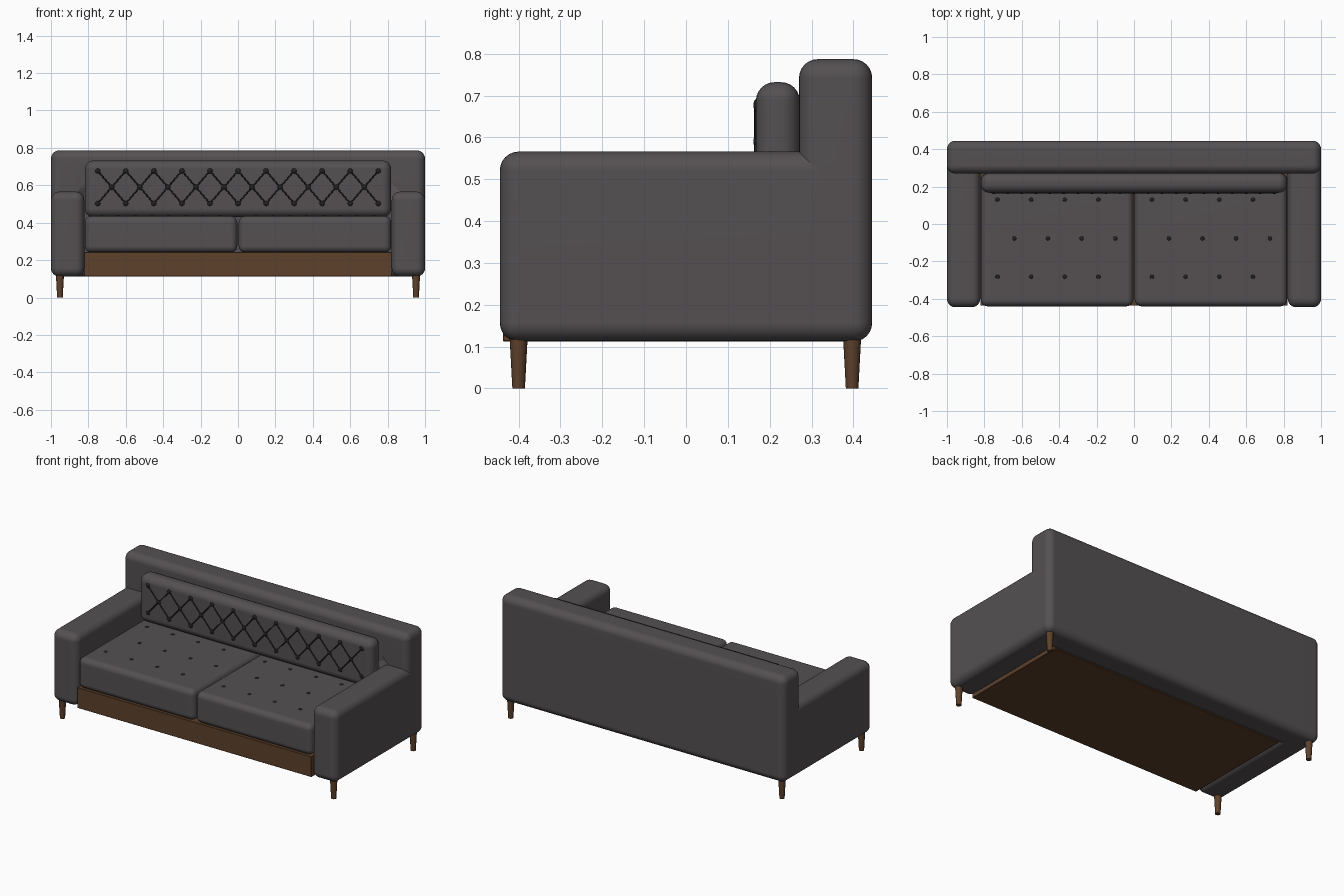
import bpy
import bmesh
import math
from mathutils import Vector

if "Cube" in bpy.data.objects:
    bpy.data.objects.remove(bpy.data.objects["Cube"], do_unlink=True)


def make_material(name, color):
    mat = bpy.data.materials.new(name)
    mat.use_nodes = True
    mat.diffuse_color = (*color, 1)
    bsdf = next(n for n in mat.node_tree.nodes if n.type == 'BSDF_PRINCIPLED')
    bsdf.inputs["Base Color"].default_value = (*color, 1)
    return mat


fabric = make_material("grey fabric", (0.09, 0.081, 0.084))
wood = make_material("brown wood", (0.11, 0.052, 0.024))
dark = make_material("dark stitching", (0.016, 0.015, 0.015))


def finish(bm, name, mat, weighted=False):
    bmesh.ops.recalc_face_normals(bm, faces=bm.faces)
    mesh = bpy.data.meshes.new(name)
    bm.to_mesh(mesh)
    bm.free()
    mesh.materials.append(mat)
    obj = bpy.data.objects.new(name, mesh)
    bpy.context.collection.objects.link(obj)
    bpy.ops.object.select_all(action='DESELECT')
    obj.select_set(True)
    bpy.context.view_layer.objects.active = obj
    bpy.ops.object.shade_smooth_by_angle(angle=math.radians(35))
    if weighted:
        mod = obj.modifiers.new("flat panels", 'WEIGHTED_NORMAL')
        mod.keep_sharp = True
    return obj


def add_box(bm, lo, hi):
    verts = bmesh.ops.create_cube(bm, size=1)["verts"]
    lo, hi = Vector(lo), Vector(hi)
    for v in verts:
        v.co = (lo + hi) / 2 + v.co * (hi - lo)


def round_edges(bm, radius, segments=6):
    edges = [e for e in bm.edges if e.calc_face_angle(0) > 0.5]
    bmesh.ops.bevel(bm, geom=edges, offset=radius, segments=segments,
                    profile=0.5, affect='EDGES', clamp_overlap=True)


def rounded_box(name, lo, hi, radius, mat, segments=6):
    bm = bmesh.new()
    add_box(bm, lo, hi)
    round_edges(bm, radius, segments)
    return finish(bm, name, mat, True)


def add_rod(bm, start, end, r1, r2, sides):
    start, end = Vector(start), Vector(end)
    axis = end - start
    verts = bmesh.ops.create_cone(bm, cap_ends=True, segments=sides, radius1=r1,
                                  radius2=r2, depth=axis.length)["verts"]
    rot = Vector((0, 0, 1)).rotation_difference(axis)
    for v in verts:
        v.co = (start + end) / 2 + rot @ v.co


def add_button(bm, center, normal, radius, height):
    verts = bmesh.ops.create_uvsphere(bm, u_segments=12, v_segments=8, radius=1)["verts"]
    rot = Vector((0, 0, 1)).rotation_difference(Vector(normal))
    for v in verts:
        flat = Vector((v.co.x * radius, v.co.y * radius, v.co.z * height))
        v.co = Vector(center) + rot @ flat


# Arms and backrest: one welded shell made of cells sharing whole faces
BOTTOM, ARM_TOP, BACK_TOP = 0.112, 0.566, 0.787
FRONT, BACK, BACK_FACE = -0.445, 0.445, 0.27
INNER = 0.822
bm = bmesh.new()
xs = (-1, -INNER, INNER, 1)
for i in range(3):
    for z0, z1 in ((BOTTOM, ARM_TOP), (ARM_TOP, BACK_TOP)):
        add_box(bm, (xs[i], BACK_FACE, z0), (xs[i + 1], BACK, z1))
    if i != 1:
        add_box(bm, (xs[i], FRONT, BOTTOM), (xs[i + 1], BACK_FACE, ARM_TOP))
bmesh.ops.remove_doubles(bm, verts=bm.verts, dist=0.0001)
groups = {}
for f in bm.faces:
    groups.setdefault(tuple(round(c, 3) for c in f.calc_center_median()), []).append(f)
inside = [f for g in groups.values() if len(g) > 1 for f in g]
bmesh.ops.delete(bm, geom=inside, context='FACES')
bmesh.ops.recalc_face_normals(bm, faces=bm.faces)
bmesh.ops.dissolve_limit(bm, angle_limit=0.02, verts=bm.verts, edges=bm.edges)
round_edges(bm, 0.045)
finish(bm, "arms_and_backrest", fabric, True)

# Wooden base
rounded_box("wooden_base", (-INNER, -0.437, BOTTOM), (INNER, 0.29, 0.242), 0.002, wood, 1)

# Cushions
for side, name in ((-1, "right_seat_cushion"), (1, "left_seat_cushion")):
    x0, x1 = sorted((side * 0.004, side * 0.819))
    rounded_box(name, (x0, -0.44, 0.24), (x1, 0.27, 0.435), 0.035, fabric)
rounded_box("back_cushion", (-0.819, 0.167, 0.43), (0.819, 0.272, 0.732), 0.045, fabric)

# Seat buttons: three staggered rows on each cushion
bm = bmesh.new()
for start in (-0.73, 0.096):
    for y, shift in ((0.13, 0), (-0.077, 0.09), (-0.282, 0)):
        for k in range(4):
            add_button(bm, (start + shift + 0.18 * k, y, 0.435), (0, 0, 1), 0.011, 0.004)
finish(bm, "seat_buttons", dark)

# Back cushion buttons and diamond stitching
PITCH, FACE = 0.15, 0.167
ROWS = (0.677, 0.503)
MID = sum(ROWS) / 2
buttons, stitches = bmesh.new(), bmesh.new()
for k in range(11):
    x = (k - 5) * PITCH
    for z in ROWS:
        add_button(buttons, (x, FACE, z), (0, -1, 0), 0.014, 0.006)
    if k < 10:
        middle = (x + PITCH / 2, FACE, MID)
        add_button(buttons, middle, (0, -1, 0), 0.014, 0.006)
        for z in ROWS:
            for end in (x, x + PITCH):
                add_rod(stitches, middle, (end, FACE, z), 0.004, 0.004, 8)
finish(buttons, "back_buttons", dark)
finish(stitches, "back_stitching", dark)

# Tapered legs
for x, side in ((-0.952, "right"), (0.952, "left")):
    for y, end in ((-0.4, "front"), (0.397, "back")):
        bm = bmesh.new()
        add_rod(bm, (x, y, 0), (x, y, 0.13), 0.015, 0.022, 20)
        finish(bm, f"{end}_{side}_leg", wood)
